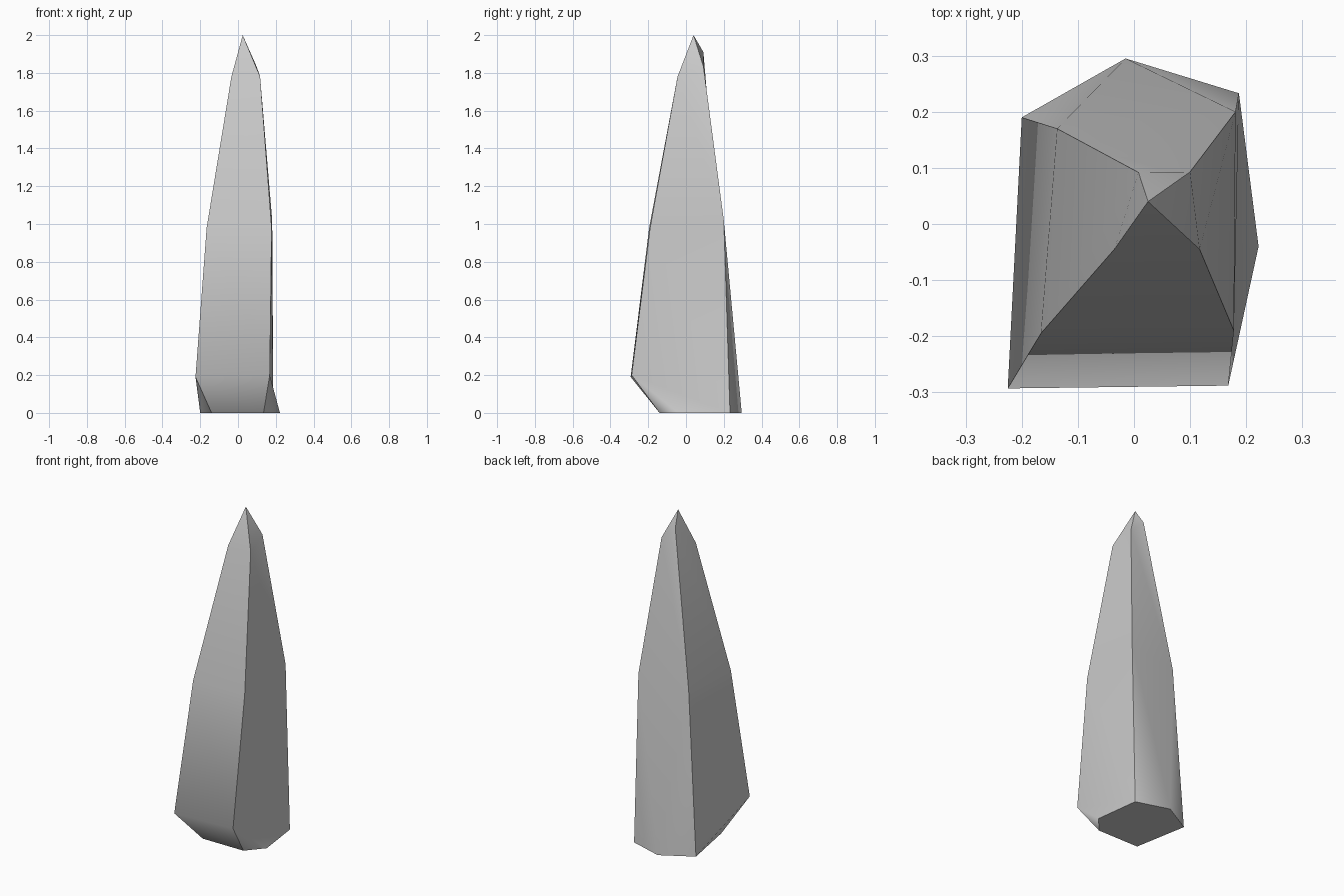
import bpy
import bmesh

cube = bpy.data.objects.get("Cube")
if cube:
    bpy.data.objects.remove(cube, do_unlink=True)

stone = bpy.data.materials.new("grey stone")
stone.use_nodes = True
grey = (0.6, 0.6, 0.6, 1)
stone.diffuse_color = grey
stone.node_tree.nodes["Principled BSDF"].inputs["Base Color"].default_value = grey

bm = bmesh.new()


def ridge(*points):
    return [bm.verts.new(p) for p in points]


# Four ridges running from the tip down to the base
tip = bm.verts.new((0.025, 0.04, 2))
front_a = ridge((-0.035, -0.045, 1.78), (-0.166, -0.195, 0.98), (-0.225, -0.293, 0.19), (-0.14, -0.14, 0))
front_b = ridge((0.117, -0.045, 1.78), (0.178, -0.19, 0.98), (0.168, -0.288, 0.2), (0.135, -0.14, 0))
back_b = ridge((0.1, 0.093, 1.83), (0.181, 0.2, 1.02), (0.187, 0.233, 0))
back_a = ridge((0.008, 0.092, 1.91), (-0.137, 0.17, 0.99), (-0.2, 0.19, 0))

# Extra corners where the base bulges outward
side_foot = bm.verts.new((0.222, -0.04, 0))
back_foot = bm.verts.new((-0.015, 0.295, 0))

panel = bm.faces.layers.int.new("panel")
ridges = [front_a, front_b, back_b, back_a]


def face(number, *verts):
    f = bm.faces.new(verts)
    f[panel] = number
    f.smooth = True


# Tip facet and upper flank of each of the four panels
for i, left in enumerate(ridges):
    right = ridges[(i + 1) % 4]
    face(i, tip, left[0], right[0])
    face(i, left[0], left[1], right[1], right[0])

# Lower flanks: front, right, back, left
face(0, front_a[1], front_a[2], front_b[2], front_b[1])
face(0, front_a[2], front_a[3], front_b[3], front_b[2])
face(1, front_b[1], front_b[2], back_b[2], back_b[1])
face(1, front_b[2], side_foot, back_b[2])
face(1, front_b[2], front_b[3], side_foot)
face(2, back_b[1], back_b[2], back_foot)
face(2, back_b[1], back_foot, back_a[1])
face(2, back_a[1], back_foot, back_a[2])
face(3, back_a[1], back_a[2], front_a[2], front_a[1])
face(3, back_a[2], front_a[3], front_a[2])

# Flat underside
face(4, front_a[3], back_a[2], back_foot, back_b[2], side_foot, front_b[3])

# Panels are smooth inside and sharp where they meet
bmesh.ops.recalc_face_normals(bm, faces=bm.faces)
for edge in bm.edges:
    edge.smooth = len({f[panel] for f in edge.link_faces}) == 1
bm.faces.layers.int.remove(panel)

mesh = bpy.data.meshes.new("stone_shard")
bm.to_mesh(mesh)
bm.free()
mesh.materials.append(stone)
shard = bpy.data.objects.new("stone_shard", mesh)
bpy.context.collection.objects.link(shard)
